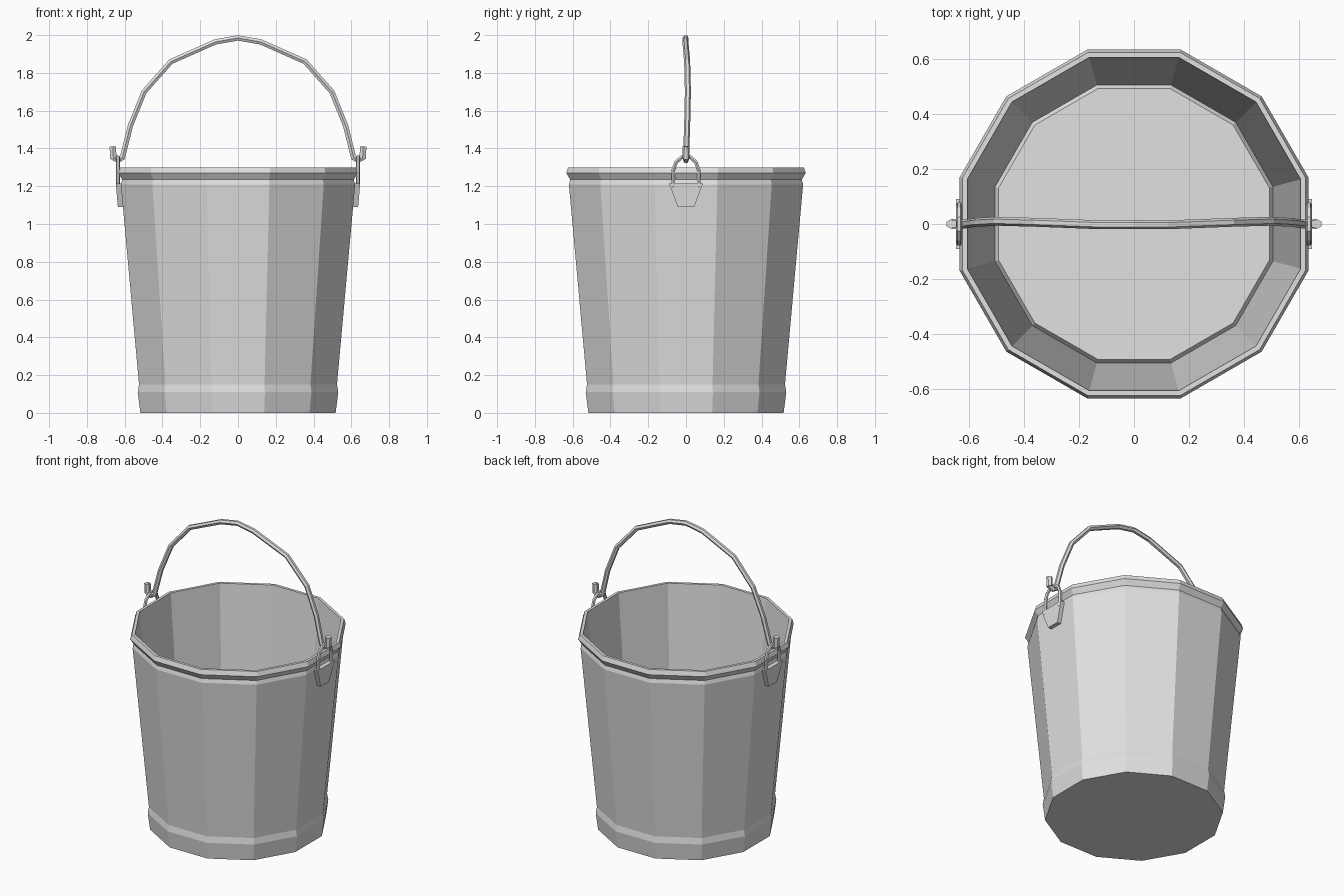
import bpy, bmesh, math
from mathutils import Vector

if "Cube" in bpy.data.objects:
    bpy.data.objects.remove(bpy.data.objects["Cube"])

metal = bpy.data.materials.new("light grey metal")
metal.diffuse_color = (0.75, 0.75, 0.75, 1)
metal.use_nodes = True
metal.node_tree.nodes["Principled BSDF"].inputs["Base Color"].default_value = metal.diffuse_color


def finish(name, bm):
    bmesh.ops.recalc_face_normals(bm, faces=bm.faces)
    mesh = bpy.data.meshes.new(name)
    bm.to_mesh(mesh)
    bm.free()
    mesh.materials.append(metal)
    obj = bpy.data.objects.new(name, mesh)
    bpy.context.collection.objects.link(obj)
    return obj


def skin(bm, rings):
    """Join rings of points with quads and cap both ends."""
    rows = [[bm.verts.new(p) for p in ring] for ring in rings]
    n = len(rows[0])
    for a, b in zip(rows, rows[1:]):
        for i in range(n):
            j = (i + 1) % n
            bm.faces.new((a[i], a[j], b[j], b[i]))
    bm.faces.new(rows[0])
    bm.faces.new(rows[-1])


def rod(name, points, radius, normal, sides=6):
    """Sweep a round bar along a path lying roughly in one plane."""
    pts = [Vector(p) for p in points]
    normal = Vector(normal)
    rings = []
    for i, p in enumerate(pts):
        d0 = (p - pts[max(i - 1, 0)]).normalized()
        d1 = (pts[min(i + 1, len(pts) - 1)] - p).normalized()
        t = (d0 + d1).normalized()
        up = t.cross(normal).normalized()
        miter = 1 / max(t.dot(d1 if d1.length else d0), 0.5)
        rings.append([p + radius * (normal * math.cos(a) + up * miter * math.sin(a))
                      for a in (2 * math.pi * k / sides for k in range(sides))])
    bm = bmesh.new()
    skin(bm, rings)
    return finish(name, bm)


# Bucket: twelve-sided shell, profile given as (flat-to-centre distance, height)
SIDES = 12
profile = [(0.517, 0), (0.531, 0.11), (0.524, 0.15),                    # foot band
           (0.62, 1.21), (0.613, 1.235), (0.634, 1.27), (0.624, 1.30),  # rolled rim
           (0.606, 1.30), (0.505, 0.03), (0.492, 0.05)]                 # inside and floor
rings = []
for dist, z in profile:
    r = dist / math.cos(math.pi / SIDES)
    rings.append([Vector((r * math.cos(a), r * math.sin(a), z))
                  for a in (2 * math.pi * (k + 0.5) / SIDES for k in range(SIDES))])
bm = bmesh.new()
skin(bm, rings)
finish("bucket_body", bm)

# Carrying handle with upturned hook ends, slightly bent by hand
half = [(0.668, 0, 1.41), (0.658, 0, 1.35), (0.635, 0, 1.338), (0.612, 0, 1.352),
        (0.57, 0.006, 1.52), (0.497, 0.01, 1.70), (0.355, 0.006, 1.86),
        (0.12, -0.003, 1.964)]
path = half + [(0, -0.002, 1.985)] + [(-x, y, z) for x, y, z in reversed(half)]
rod("handle", path, 0.016, (0, 1, 0))

for side, label in ((1, "right"), (-1, "left")):
    # Thickened hook tip
    rod(label + "_hook_tip", [(side * 0.66, 0, 1.345), (side * 0.662, 0, 1.41)],
        0.019, (0, 1, 0))
    # Wire loop holding the handle
    arch = [(-0.068, 1.19), (-0.068, 1.285), (-0.052, 1.328), (-0.022, 1.354)]
    arch += [(-y, z) for y, z in reversed(arch)]
    rod(label + "_loop", [(side * 0.636, y, z) for y, z in arch], 0.011, (1, 0, 0))
    # Tapered lug plate fixed to the wall
    bm = bmesh.new()
    skin(bm, [[(side * x0, -w, z), (side * x0, w, z), (side * x1, w, z), (side * x1, -w, z)]
              for x0, x1, w, z in ((0.60, 0.636, 0.043, 1.09), (0.61, 0.647, 0.09, 1.215))])
    finish(label + "_lug", bm)
